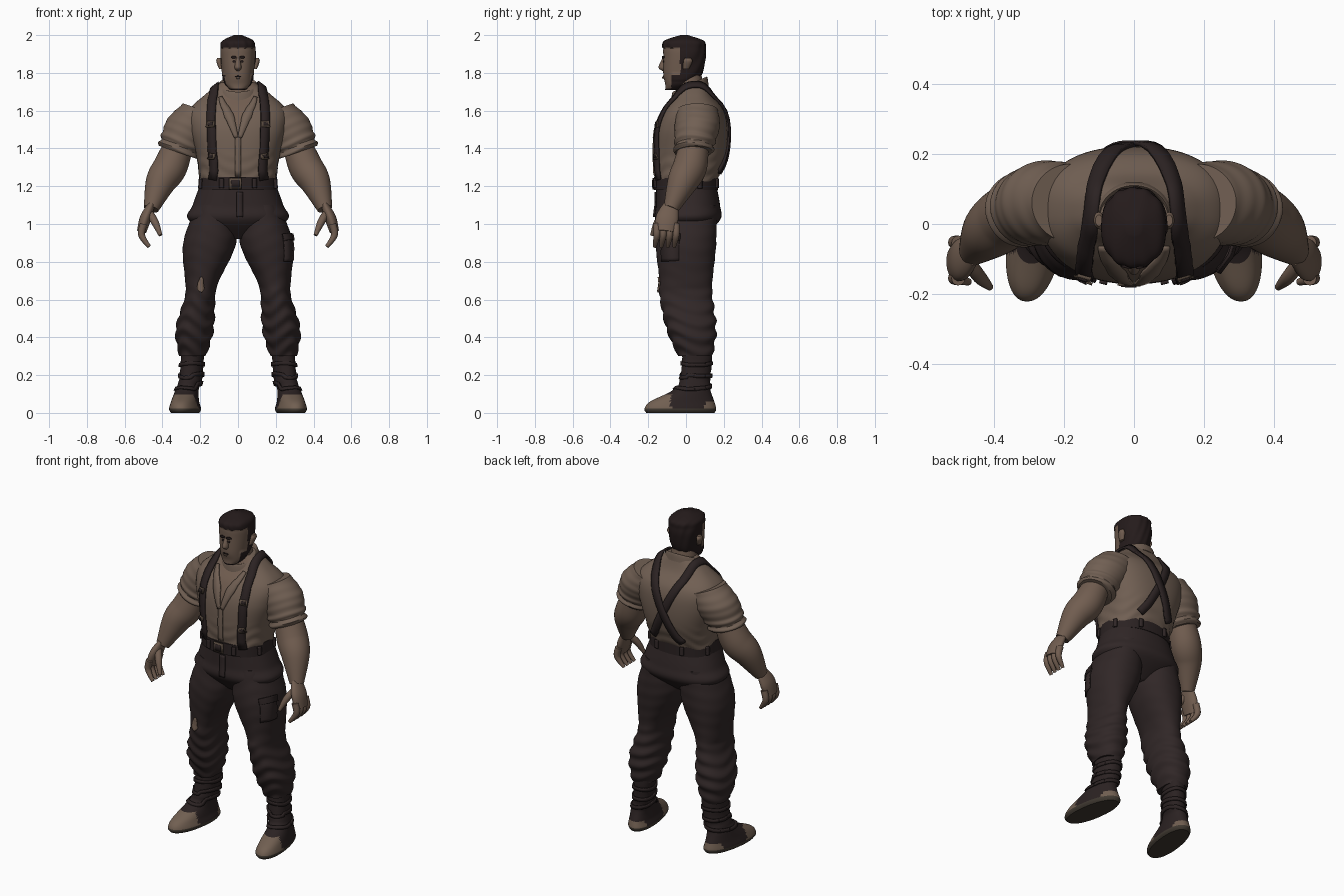
import bpy, bmesh
from math import sin, cos, pi, copysign
from mathutils import Vector
from mathutils.bvhtree import BVHTree

if "Cube" in bpy.data.objects:
    bpy.data.objects.remove(bpy.data.objects["Cube"])

made = []


def material(name, *rgb):
    mat = bpy.data.materials.new(name)
    mat.use_nodes = True
    mat.diffuse_color = (*rgb, 1)
    mat.node_tree.nodes["Principled BSDF"].inputs["Base Color"].default_value = (*rgb, 1)
    return mat


shirt = material("shirt_linen", .165, .116, .087)
skin = material("skin", .165, .11, .08)
cloth = material("trouser_cloth", .03, .02, .02)
leather = material("dark_leather", .024, .016, .016)
hair = material("hair", .018, .011, .011)
tan = material("toe_leather", .165, .115, .083)
sole = material("sole", .05, .04, .03)
metal = material("dull_metal", .1, .07, .05)


def ramp(value):
    return max(0, min(1, value))


def smooth(rows, steps):
    """Catmull-Rom interpolation through rows of numbers."""
    points = [Vector(row) for row in rows]
    last = len(points) - 1
    result = []
    for i in range(last):
        start, end = points[i], points[i + 1]
        leave = (end - points[max(i - 1, 0)]) / 2
        arrive = (points[min(i + 2, last)] - start) / 2
        for k in range(steps):
            t = k / steps
            ease = t * t * (3 - 2 * t)
            result.append(start + (end - start) * ease
                          + leave * (t * (1 - t) ** 2) - arrive * (t * t * (1 - t)))
    return result + [points[last]]


def finish(name, bm, mats):
    bmesh.ops.recalc_face_normals(bm, faces=bm.faces)
    mesh = bpy.data.meshes.new(name)
    bm.to_mesh(mesh)
    ob = bpy.data.objects.new(name, mesh)
    bpy.context.collection.objects.link(ob)
    for mat in mats:
        mesh.materials.append(mat)
    made.append(ob)
    return ob


def loft(name, rows, mats, s=1, sides=48, steps=8, power=2, flat=1, follow=False,
         fold=None, warp=None, paint=None):
    """Skin rings given as x, y, z, radius and an optional second radius."""
    rows = smooth(rows, steps)
    centres = [Vector(row[:3]) for row in rows]
    bm = bmesh.new()
    rings = []
    for i, (row, c) in enumerate(zip(rows, centres)):
        u, v = Vector((1, 0, 0)), Vector((0, 1, 0))
        if follow:
            along = (centres[min(i + 1, len(rows) - 1)] - centres[max(i - 1, 0)]).normalized()
            u = (v - along * v.dot(along)).normalized()
            v = along.cross(u)
        ring = []
        for k in range(sides):
            a = 2 * pi * k / sides
            p, q = (copysign(abs(f) ** (2 / power), f) for f in (cos(a), sin(a)))
            size = fold(c.z, a) if fold else 1
            co = c + (u * row[3] * p + v * row[-1] * flat * q) * size
            if warp:
                co = warp(co, c)
            ring.append(bm.verts.new((co.x * s, co.y, co.z)))
        rings.append(ring)
    for low, high in zip(rings, rings[1:]):
        for k in range(sides):
            bm.faces.new((low[k - 1], low[k], high[k], high[k - 1]))
    bm.faces.new(rings[0])
    bm.faces.new(rings[-1])
    if paint:
        for face in bm.faces:
            face.material_index = paint(face.calc_center_median())
    finish(name, bm, mats)
    return BVHTree.FromBMesh(bm)


def core(name, rows, mats, **options):
    """Loft on the centre plane: y, z and radii."""
    return loft(name, [(0, *row) for row in rows], mats, **options)


def ribbon(name, path, width, mat, tree, s=1, thick=.008, lift=0, taper=0):
    """Lay a thin strip along a path on a surface."""
    hits = [tree.find_nearest(Vector((p.x * s, p.y, p.z))) for p in smooth(path, 6)]
    last = len(hits) - 1
    bm = bmesh.new()
    strip = []
    for i, (spot, normal, *rest) in enumerate(hits):
        along = hits[min(i + 1, last)][0] - hits[max(i - 1, 0)][0]
        side = normal.cross(along).normalized() * width / 2
        side *= 1 - taper * abs(2 * i / last - 1)
        line = []
        for f in (-1, 0, 1):
            spot_f, normal_f, *rest = tree.find_nearest(spot + side * f)
            line.append(bm.verts.new(spot_f + normal_f * (lift + thick / 2)))
        strip.append(line)
    for a, b in zip(strip, strip[1:]):
        for k in (0, 1):
            bm.faces.new((a[k], a[k + 1], b[k + 1], b[k]))
    mod = finish(name, bm, [mat]).modifiers.new("thickness", "SOLIDIFY")
    mod.thickness, mod.offset = thick, 0


def plate(name, x, z, length, width, mat, tree, s=1, **options):
    """Horizontal strip on the front of a surface."""
    ends = [(x - length / 2, -.2, z), (x + length / 2, -.2, z)]
    ribbon(name, ends, width, mat, tree, s, **options)


# Shirt body with an open neck
torso = core("shirt_body", [
    (0, 1.22, .2, .16), (.02, 1.36, .22, .19), (.03, 1.5, .26, .19), (.04, 1.6, .26, .16),
    (.04, 1.68, .18, .1), (.04, 1.75, .09, .07)], [shirt, skin], sides=80, steps=12, power=2.5,
    fold=lambda z, a: 1 + .015 * ramp((1.4 - z) * 8) * sin(z * 90 + 5 * sin(a * 3)),
    paint=lambda c: int(c.y < 0 and abs(c.x) < .36 * (c.z - 1.47)))
ribbon("button_placket", [(0, -.2, 1.25), (0, -.2, 1.48)], .03, shirt, torso)
core("neck", [(.03, 1.62, .09, .08), (.01, 1.8, .07, .07)], [skin])
# Collar rises toward the back
core("collar", [(.02, 1.69, .12, .1), (.02, 1.74, .1, .09), (.02, 1.7, .08, .07)], [shirt],
     warp=lambda co, c: co + Vector((0, 0, (co.y - c.y) * .45)))


def boot_color(c):
    if c.z < .025:
        return 2
    return int(c.z < .1 and c.y < -.08 or c.z < .06 and c.y > .1)


for s, side in ((1, "left"), (-1, "right")):
    ribbon(side + "_lapel", [(.01, -.2, 1.46), (.05, -.2, 1.6), (.1, -.1, 1.7)], .05, shirt, torso, s,
           taper=.6, lift=.002)
    # Braces run over the shoulders and cross on the back
    ribbon(side + "_brace", [
        (.16, -.2, 1.24), (.16, -.2, 1.55), (.15, -.1, 1.7), (.14, .04, 1.76), (.11, .16, 1.7),
        (0, .26, 1.46), (-.11, .22, 1.25)], .046, leather, torso, s, thick=.012, lift=.003 * (s + 1))
    for z in (1.36, 1.54):
        plate(side + "_brace_buckle", .16, z, .056, .03, metal, torso, s, lift=.014)
        plate(side + "_brace_keeper", .16, z, .03, .016, leather, torso, s, lift=.018)

    # Sleeve ending in a rolled cuff
    loft(side + "_sleeve", [
        (.18, .06, 1.6, .11), (.25, .06, 1.52, .12), (.29, .05, 1.45, .11), (.32, .04, 1.38, .1)],
        [shirt], s, steps=12, warp=lambda co, c: co + Vector((0, 0, (co.x - c.x) * .35)),
        fold=lambda z, a: 1 + (.01 + .06 * ramp((1.46 - z) * 20)) * sin(z * 150 + sin(a * 2)))

    # Arm, palm, fingers and thumb
    loft(side + "_arm", [(.32, .04, 1.4, .08), (.36, .02, 1.3, .09), (.41, -.02, 1.22, .08),
                         (.46, -.08, 1.08, .04)], [skin], s, follow=True)
    loft(side + "_palm", [(.46, -.08, 1.1, .04), (.49, -.1, 1.03, .06), (.51, -.11, .96, .05)],
         [skin], s, flat=.5, follow=True)
    for i in range(4):
        y = -.155 + .034 * i
        loft(side + "_finger", [(.5, y, 1, .02), (.51, y, .94, .018), (.47, y - .01, .88, .01)],
             [skin], s, sides=12, follow=True)
    loft(side + "_thumb", [(.47, -.11, 1.06, .02), (.44, -.15, 1.01, .02), (.41, -.18, .94, .01)],
         [skin], s, sides=12, follow=True)

    # Trouser leg, creased below the knee
    leg = loft(side + "_trouser_leg", [
        (.12, .01, 1.1, .1, .15), (.15, 0, .9, .14, .16), (.19, 0, .7, .09, .14),
        (.2, 0, .62, .08, .14), (.23, .03, .44, .1, .13), (.24, .05, .3, .07, .09)],
        [cloth], s, sides=56, steps=16, power=2.2,
        fold=lambda z, a: 1 + (.006 + .045 * ramp((.68 - z) * 6)) * sin(z * 80 + 2 * sin(a * 2) + cos(a * 3)))
    if s > 0:
        ribbon("left_thigh_pocket", [(.3, -.1, .95), (.3, -.1, .8)], .11, cloth, leg)
        ribbon("left_pocket_flap", [(.3, -.1, .96), (.3, -.1, .92)], .12, leather, leg, lift=.008)
    else:
        ribbon("right_knee_tear", [(.2, -.2, .71), (.2, -.2, .63)], .04, skin, leg, s, taper=.7)

    # Boot with sole, toe cap and shaft in one shape
    shaft = loft(side + "_boot", [
        (.28, -.03, 0, .07, .18), (.28, -.03, .02, .08, .19), (.28, -.02, .06, .07, .17),
        (.27, .03, .12, .06, .1), (.25, .05, .18, .06, .08), (.24, .06, .32, .06, .08)],
        [leather, tan, sole], s, sides=64, power=2.2, paint=boot_color,
        warp=lambda co, c: co - Vector(((co.y - c.y) * .13, 0, 0)),
        fold=lambda z, a: 1 + .02 * ramp((z - .1) * 20) * sin(z * 130 + 2 * sin(a)))
    for z in (.14, .2, .26):
        circle = [(.25 + .12 * cos(a), .05 + .12 * sin(a), z) for a in range(8)]
        ribbon(side + "_boot_strap", circle, .02, leather, shaft, s)

# Trouser seat, belt, buckle and loops
seat = core("trouser_seat", [(0, 1.21, .2, .16), (.01, 1.1, .24, .17), (.01, 1.02, .26, .17),
                             (0, .92, .07, .07)], [cloth], power=2.3)
ribbon("trouser_fly", [(.01, -.2, 1.17), (.01, -.2, 1.03)], .035, cloth, seat)
belt = core("belt", [(0, 1.18, .21, .17), (0, 1.25, .205, .17)], [leather], power=2.3)
plate("buckle_frame", -.015, 1.214, .07, .06, metal, belt)
plate("buckle_opening", -.015, 1.214, .046, .04, leather, belt, lift=.007, thick=.004)
for k in range(8):
    a = pi * (k + .5) / 4
    ends = [(cos(a) * .25, sin(a) * .22, z) for z in (1.19, 1.24)]
    ribbon("belt_loop", ends, .022, cloth, belt, thick=.012)


# Head with swept hair, sideburns and a jaw beard
def hairy(c):
    if c.z < 1.79:
        return int(c.y > -.078 or c.z < 1.72)
    return int(c.z > 1.935 or c.y > -.03)


def comb(co, c):
    if hairy(co) and co.z > 1.76:
        return co + Vector((co.x, co.y, 0)) * (.035 + .02 * sin(co.x * 160 + co.z * 40))
    return co


head = core("head", [
    (-.06, 1.71, .04, .05), (-.04, 1.74, .07, .07), (-.02, 1.79, .08, .1), (-.01, 1.88, .09, .11),
    (-.01, 1.93, .09, .11), (-.01, 1.97, .08, .1), (-.01, 2, .02, .02)], [skin, hair],
    sides=72, power=2.2, warp=comb, paint=hairy)
core("nose", [(-.11, 1.88, .01), (-.12, 1.83, .018), (-.11, 1.81, .01)], [skin], sides=20, flat=1.4)
plate("mouth", 0, 1.772, .06, .007, hair, head, thick=.004, taper=.5)
plate("lower_lip", 0, 1.76, .04, .01, skin, head, taper=.5)
for s, side in ((1, "left"), (-1, "right")):
    plate(side + "_eyebrow", .04, 1.882, .06, .014, hair, head, s, taper=.5)
    plate(side + "_eye", .038, 1.861, .036, .012, hair, head, s, thick=.003, taper=.6)
    loft(side + "_ear", [(.09, 0, 1.82, .01), (.1, .01, 1.86, .015), (.1, .01, 1.88, .01)], [skin], s,
         sides=16, flat=1.6)

# Smooth shading that keeps hard edges
bpy.ops.object.select_all(action="DESELECT")
for ob in made:
    ob.select_set(True)
bpy.context.view_layer.objects.active = made[0]
bpy.ops.object.shade_smooth_by_angle(angle=.7)
